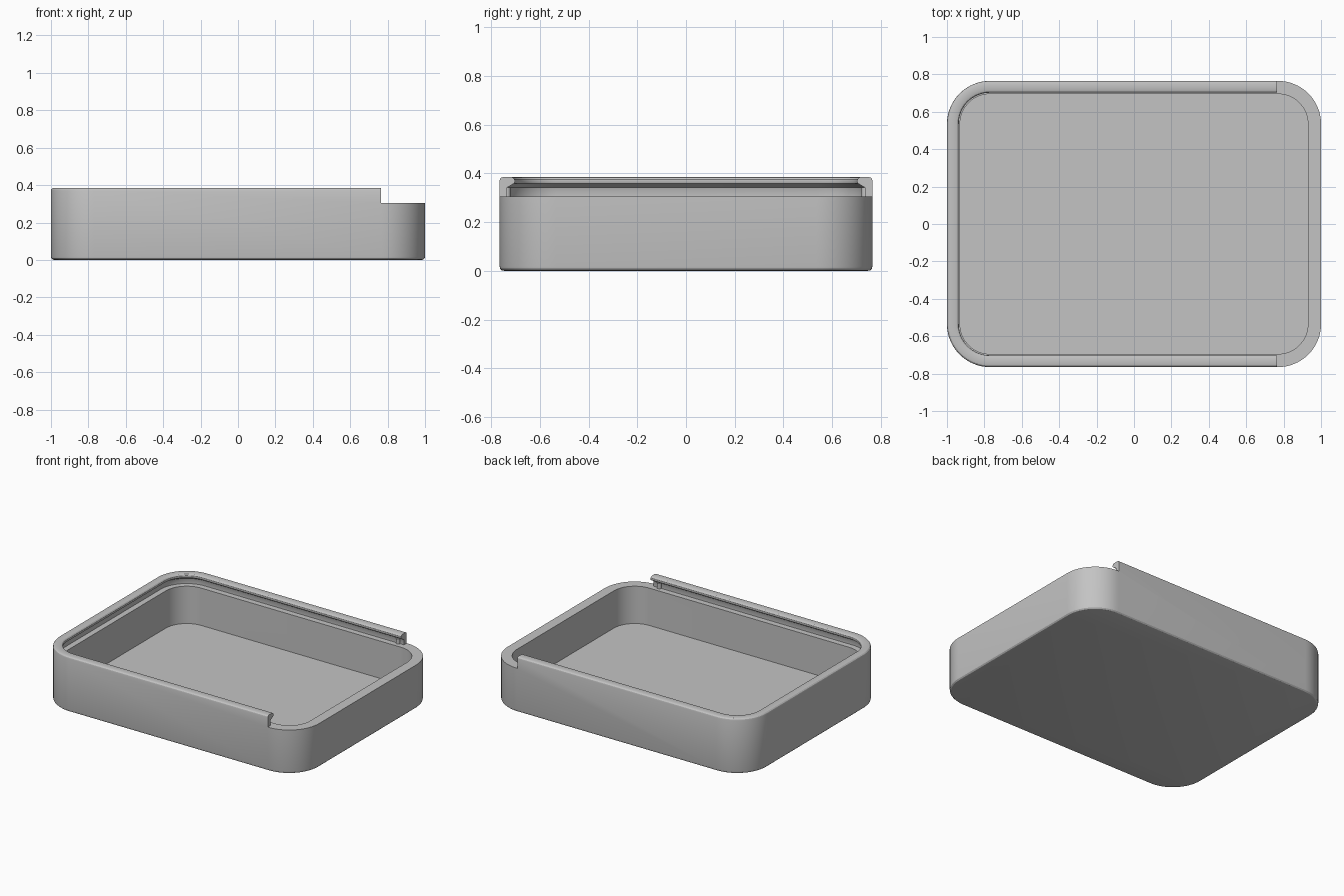
import bpy, bmesh
from math import cos, sin, pi

cube = bpy.data.objects.get("Cube")
if cube:
    bpy.data.objects.remove(cube, do_unlink=True)

HALF_X, HALF_Y, RADIUS, SEGMENTS = 1.0, 0.765, 0.23, 16
LEDGE, TOP, FLOOR = 0.305, 0.385, 0.045
RAIL_END = 0.765

grey = bpy.data.materials.new("light_grey")
grey.use_nodes = True
grey.diffuse_color = (0.55, 0.55, 0.55, 1)
grey.node_tree.nodes["Principled BSDF"].inputs["Base Color"].default_value = (0.55, 0.55, 0.55, 1)


def make_object(name, bm):
    bmesh.ops.recalc_face_normals(bm, faces=bm.faces)
    mesh = bpy.data.meshes.new(name)
    bm.to_mesh(mesh)
    bm.free()
    mesh.materials.append(grey)
    obj = bpy.data.objects.new(name, mesh)
    bpy.context.collection.objects.link(obj)
    return obj


def rounded_ring(bm, inset, z):
    """Rounded rectangle loop, offset inward from the outer wall."""
    loop = []
    for k, (sx, sy) in enumerate([(1, 1), (-1, 1), (-1, -1), (1, -1)]):
        for i in range(SEGMENTS + 1):
            a = (k + i / SEGMENTS) * pi / 2
            r = RADIUS - inset
            loop.append(bm.verts.new((sx * (HALF_X - RADIUS) + r * cos(a),
                                      sy * (HALF_Y - RADIUS) + r * sin(a), z)))
    return loop


def select_only(obj):
    bpy.ops.object.select_all(action='DESELECT')
    obj.select_set(True)
    bpy.context.view_layer.objects.active = obj


# Wall section as (inset, height): outside, rounded lip, groove, ledge, floor
section = [
    (0.018, 0), (0.009, 0.002), (0.002, 0.009), (0, 0.018),
    (0, TOP - 0.016), (0.002, TOP - 0.008), (0.008, TOP - 0.002), (0.016, TOP),
    (0.047, TOP), (0.056, TOP - 0.003), (0.062, TOP - 0.01), (0.063, TOP - 0.018),
    (0.06, TOP - 0.026), (0.032, 0.342), (0.03, 0.338),
    (0.03, LEDGE), (0.07, LEDGE), (0.07, FLOOR),
]
bm = bmesh.new()
rings = [rounded_ring(bm, d, z) for d, z in section]
for lower, upper in zip(rings, rings[1:]):
    n = len(lower)
    for i in range(n):
        j = (i + 1) % n
        bm.faces.new((lower[i], lower[j], upper[j], upper[i]))
bm.faces.new(rings[0])
bm.faces.new(rings[-1])
tray = make_object("tray", bm)

# Open end: remove the rail so a lid can slide in
bm = bmesh.new()
bmesh.ops.create_cube(bm, size=1)
for v in bm.verts:
    v.co.x = RAIL_END if v.co.x < 0 else HALF_X + 0.2
    v.co.y *= 2
    v.co.z = LEDGE if v.co.z < 0 else TOP + 0.2
cutter = make_object("open_end_cutter", bm)
cutter.hide_render = True
cut = tray.modifiers.new("open_end", 'BOOLEAN')
cut.operation = 'DIFFERENCE'
cut.solver = 'EXACT'
cut.object = cutter
select_only(tray)
bpy.ops.object.modifier_apply(modifier=cut.name)
bpy.data.objects.remove(cutter, do_unlink=True)
bpy.ops.object.shade_smooth_by_angle(angle=pi / 6)

# Small catch bumps in the groove near the open end
for side, name in ((1, "back_catch"), (-1, "front_catch")):
    bm = bmesh.new()
    bmesh.ops.create_cone(bm, cap_ends=True, segments=20, radius1=0.015,
                          radius2=0.015, depth=0.036)
    bmesh.ops.translate(bm, verts=bm.verts,
                        vec=(0.72, side * (HALF_Y - 0.03), LEDGE + 0.018))
    catch = make_object(name, bm)
    select_only(catch)
    bpy.ops.object.shade_smooth_by_angle(angle=pi / 6)
